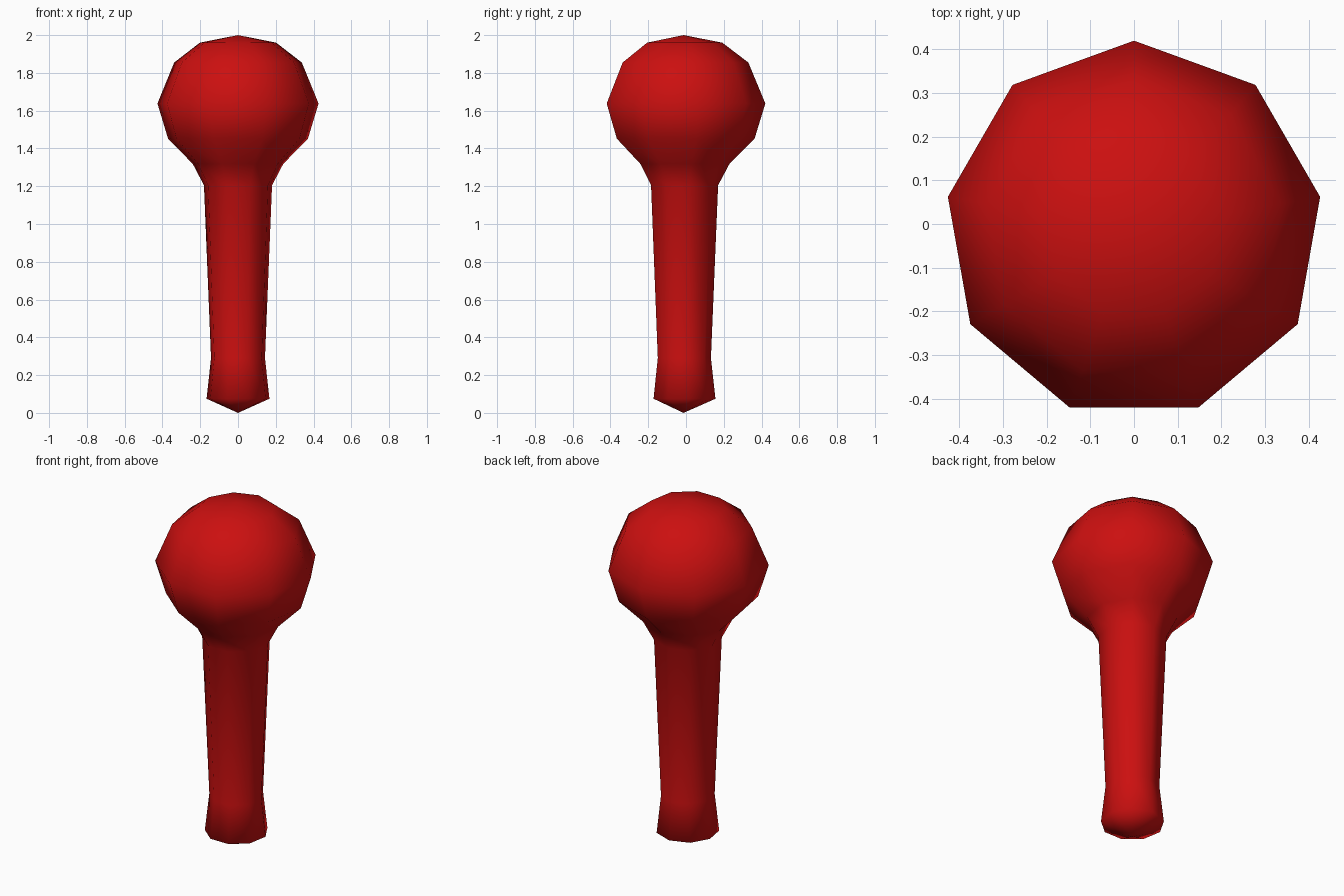
import bpy, bmesh
from math import sin, cos, tau

if "Cube" in bpy.data.objects:
    bpy.data.objects.remove(bpy.data.objects["Cube"])

SIDES = 9
CENTRE_Y = -0.013

# Outline as (radius, height), between the bottom and top tips
PROFILE = [(0.169, 0.075), (0.145, 0.29), (0.183, 1.205), (0.243, 1.318),
           (0.376, 1.452), (0.433, 1.638), (0.343, 1.855), (0.205, 1.96)]

bm = bmesh.new()
rings = []
for r, z in PROFILE:
    rings.append([bm.verts.new((r * sin(tau * i / SIDES),
                                CENTRE_Y + r * cos(tau * i / SIDES), z))
                  for i in range(SIDES)])
bottom = bm.verts.new((0, CENTRE_Y, 0))
top = bm.verts.new((0, CENTRE_Y, 2))

# Side walls and pointed caps
for i in range(SIDES):
    j = (i + 1) % SIDES
    for a, b in zip(rings, rings[1:]):
        bm.faces.new((a[i], a[j], b[j], b[i]))
    bm.faces.new((bottom, rings[0][j], rings[0][i]))
    bm.faces.new((top, rings[-1][i], rings[-1][j]))
bmesh.ops.recalc_face_normals(bm, faces=bm.faces)
for f in bm.faces:
    f.smooth = True

mesh = bpy.data.meshes.new("round_headed_pin")
bm.to_mesh(mesh)
bm.free()

# Red finish
red = bpy.data.materials.new("red")
red.diffuse_color = (0.6, 0.005, 0.005, 1)
red.use_nodes = True
red.node_tree.nodes["Principled BSDF"].inputs["Base Color"].default_value = red.diffuse_color
mesh.materials.append(red)
pin = bpy.data.objects.new("round_headed_pin", mesh)
bpy.context.collection.objects.link(pin)
